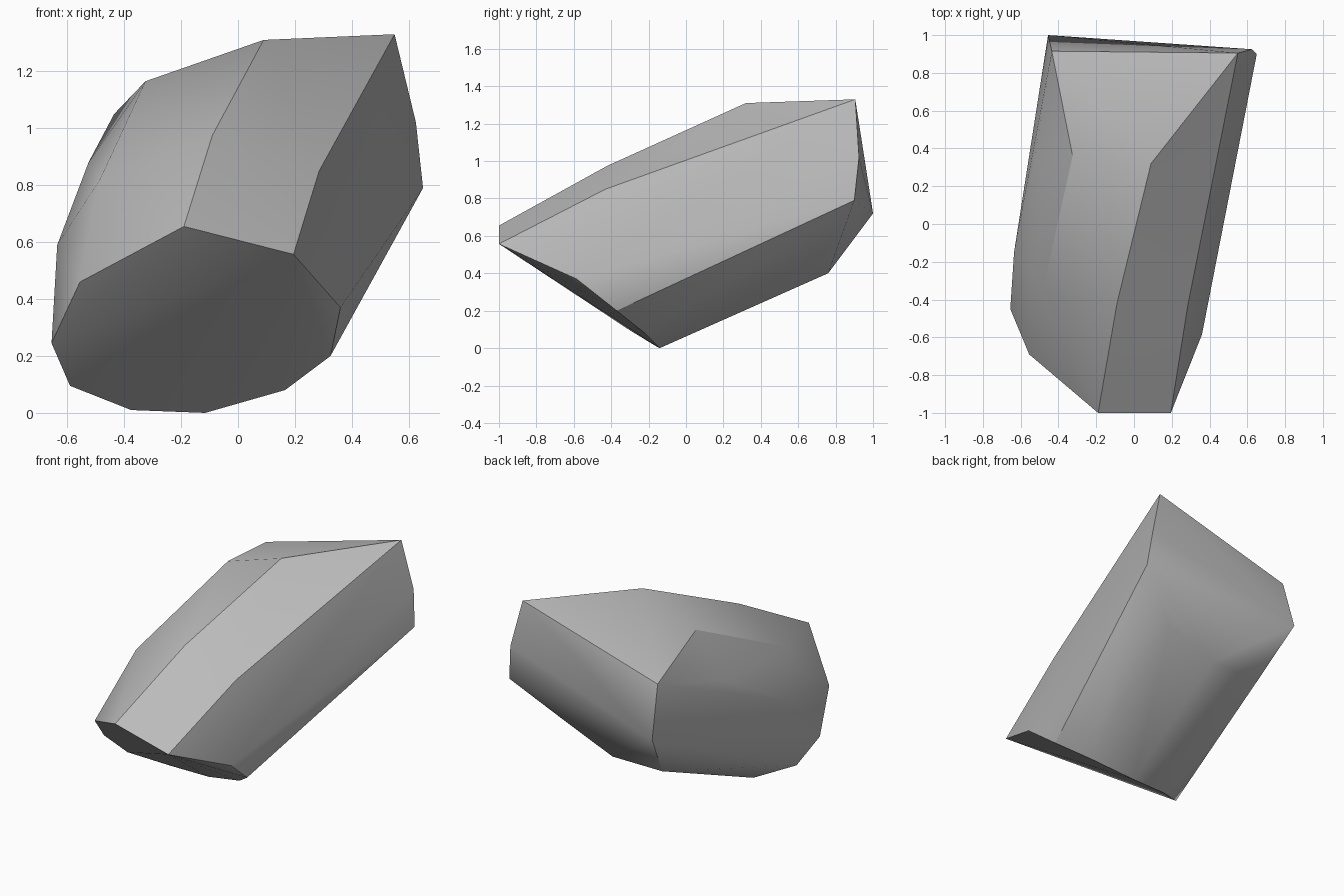
import bpy
import bmesh
from math import radians

default_cube = bpy.data.objects.get("Cube")
if default_cube:
    bpy.data.objects.remove(default_cube, do_unlink=True)


def make_material(name, colour):
    material = bpy.data.materials.new(name)
    material.use_nodes = True
    material.diffuse_color = colour
    shader = material.node_tree.nodes["Principled BSDF"]
    shader.inputs["Base Color"].default_value = colour
    return material


def make_hull(name, corner_groups, material):
    """Wrap a chipped stone skin around the given corners."""
    bm = bmesh.new()
    for group in corner_groups:
        for corner in group:
            bm.verts.new(corner)
    hull = bmesh.ops.convex_hull(bm, input=bm.verts)
    spare = hull["geom_interior"] + hull["geom_unused"]
    loose = {item for item in spare if isinstance(item, bmesh.types.BMVert)}
    bmesh.ops.delete(bm, geom=list(loose), context="VERTS")
    bmesh.ops.recalc_face_normals(bm, faces=bm.faces)
    mesh = bpy.data.meshes.new(name)
    bm.to_mesh(mesh)
    bm.free()
    mesh.materials.append(material)
    stone = bpy.data.objects.new(name, mesh)
    bpy.context.collection.objects.link(stone)
    return stone


# Rim of the broad slanted face at the front
front_rim = [
    (-.19, -1, .655), (.195, -1, .557), (.36, -.585, .37), (.325, -.37, .2),
    (.165, -.22, .08), (-.115, -.14, 0), (-.375, -.16, .01),
    (-.59, -.3, .095), (-.655, -.45, .245), (-.555, -.69, .46),
]

# Ridges and shoulders along the top and the right flank
shoulders = [
    (-.09, -.42, .975), (.285, -.43, .85), (.09, .32, 1.31),
    (-.325, .36, 1.165), (-.485, -.36, .82), (-.525, .35, .88),
    (-.635, -.15, .59),
]

# Corners of the raised rear end
rear_rim = [
    (.55, .905, 1.33), (.625, .925, 1.02), (.65, .9, .79), (.34, .75, .53),
    (0, .76, .4), (-.36, .76, .4), (-.455, 1, .72), (-.435, .915, 1.05),
]

stone_grey = make_material("stone grey", (.5, .5, .5, 1))
rock = make_hull("rock", [front_rim, shoulders, rear_rim], stone_grey)

# Soft facets with crisp broken edges
bpy.ops.object.select_all(action="DESELECT")
rock.select_set(True)
bpy.context.view_layer.objects.active = rock
bpy.ops.object.shade_smooth_by_angle(angle=radians(30))
